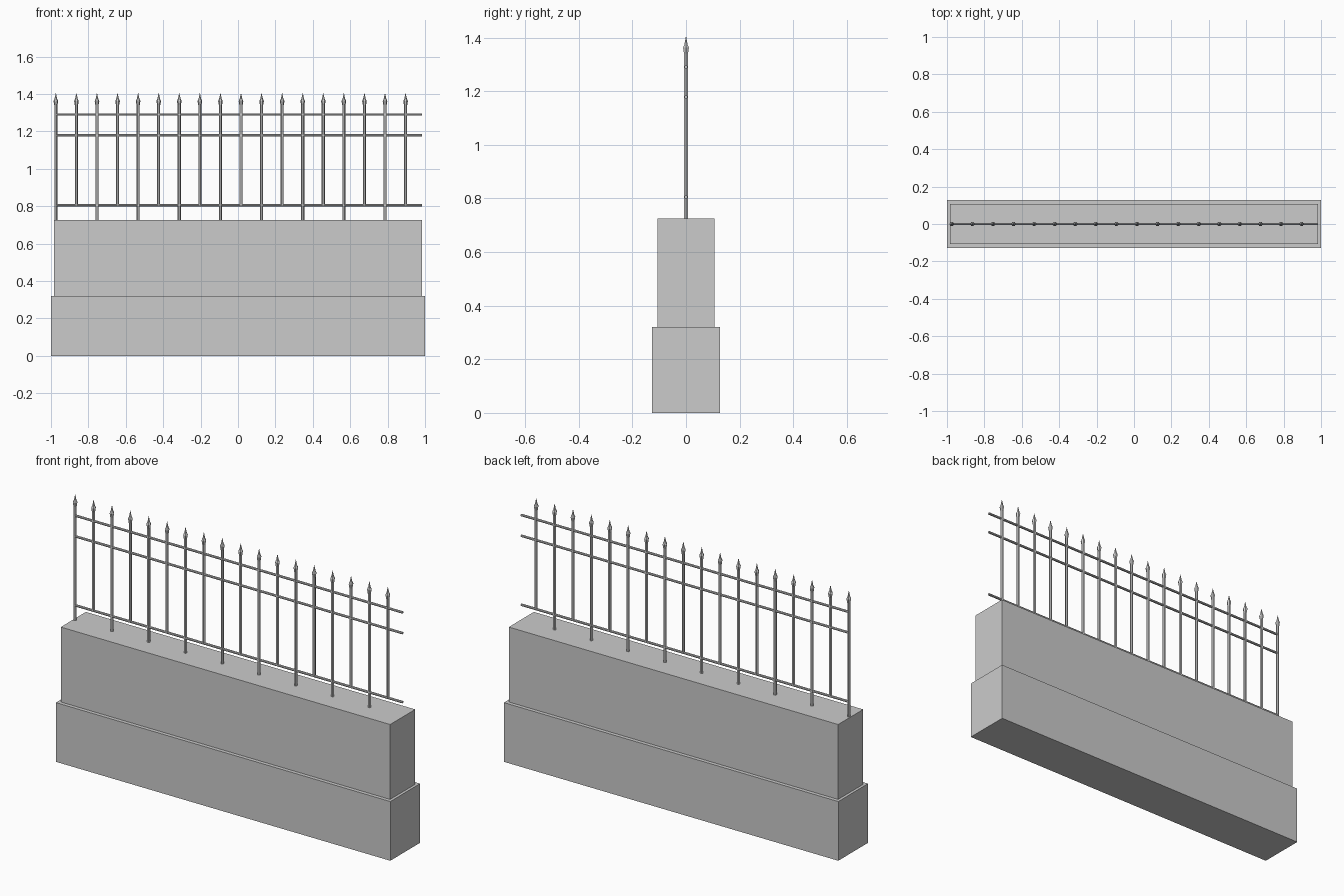
import bpy, bmesh, math
from mathutils import Matrix

if "Cube" in bpy.data.objects:
    bpy.data.objects.remove(bpy.data.objects["Cube"])


def finish(bm, name):
    mesh = bpy.data.meshes.new(name)
    bm.to_mesh(mesh)
    bm.free()
    obj = bpy.data.objects.new(name, mesh)
    bpy.context.collection.objects.link(obj)
    return obj


def block(name, sx, sy, z0, z1):
    bm = bmesh.new()
    bmesh.ops.create_cube(bm, size=1, matrix=Matrix.Translation((0, 0, (z0 + z1) / 2))
                          @ Matrix.Diagonal((sx, sy, z1 - z0, 1)))
    return finish(bm, name)


def lathe(name, x, profile, sides=6):
    # Closed low-poly solid from (radius, z) rings
    bm = bmesh.new()
    rings = [[bm.verts.new((x + r * math.cos(2 * math.pi * i / sides),
                            r * math.sin(2 * math.pi * i / sides), z))
              for i in range(sides)] for r, z in profile]
    for a, b in zip(rings, rings[1:]):
        for i in range(sides):
            j = (i + 1) % sides
            bm.faces.new((a[i], a[j], b[j], b[i]))
    bm.faces.new(rings[0][::-1])
    bm.faces.new(rings[-1])
    return finish(bm, name)


# Stepped wall
block("wall_base", 2.0, 0.254, 0, 0.32)
block("wall_upper", 1.97, 0.214, 0.32, 0.725)

# Horizontal rails
for k, z in enumerate((0.805, 1.178, 1.29)):
    bm = bmesh.new()
    m = Matrix.Translation((0.005, 0, z)) @ Matrix.Rotation(math.pi / 2, 4, 'Y')
    bmesh.ops.create_cone(bm, cap_ends=True, segments=8, radius1=0.0065,
                          radius2=0.0065, depth=1.96, matrix=m)
    finish(bm, f"rail_{k}")

# Pickets, every second one reaching the wall, each with a spear tip
for i in range(18):
    x = -0.974 + 0.11 * i
    foot = 0.722 if i % 2 == 0 else 0.805
    lathe(f"picket_{i}", x, [(0.0083, foot), (0.0083, 1.345)])
    lathe(f"spear_tip_{i}", x, [(0.0085, 1.34), (0.0095, 1.345), (0.0125, 1.362),
                                (0.007, 1.374), (0.0006, 1.404)])
